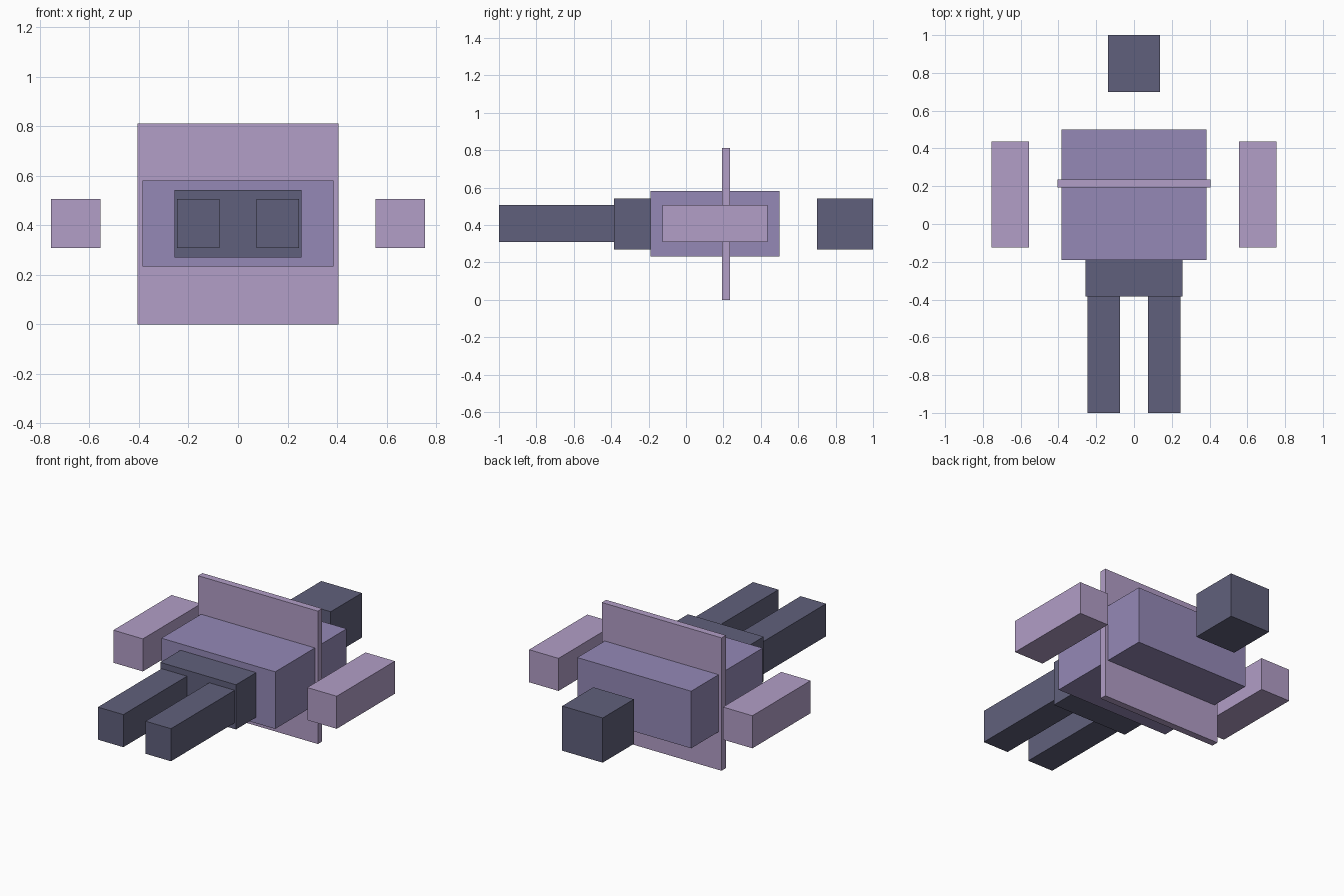
import bpy
import bmesh
from mathutils import Vector

if "Cube" in bpy.data.objects:
    bpy.data.objects.remove(bpy.data.objects["Cube"])


def material(name, colour):
    mat = bpy.data.materials.new(name)
    mat.diffuse_color = (*colour, 1.0)
    mat.use_nodes = True
    mat.node_tree.nodes["Principled BSDF"].inputs["Base Color"].default_value = mat.diffuse_color
    return mat


slate = material("dark slate", (0.118, 0.118, 0.200))
violet = material("muted violet", (0.298, 0.250, 0.470))
lilac = material("pale lilac", (0.445, 0.342, 0.571))


def box(name, x, y, z, mat):
    """Box spanning the given (min, max) ranges."""
    spans = (x, y, z)
    centre = Vector([(a + b) / 2 for a, b in spans])
    size = Vector([b - a for a, b in spans])
    bm = bmesh.new()
    bmesh.ops.create_cube(bm, size=1.0)
    bmesh.ops.scale(bm, vec=size, verts=bm.verts)
    mesh = bpy.data.meshes.new(name)
    bm.to_mesh(mesh)
    bm.free()
    mesh.materials.append(mat)
    obj = bpy.data.objects.new(name, mesh)
    obj.location = centre
    bpy.context.collection.objects.link(obj)
    return obj


# Central body
box("torso", (-0.385, 0.385), (-0.19, 0.50), (0.233, 0.582), violet)
box("hips", (-0.256, 0.256), (-0.385, -0.19), (0.27, 0.543), slate)
box("head", (-0.137, 0.137), (0.70, 1.0), (0.27, 0.543), slate)

# Thin square plate crossing the torso
box("chest_plate", (-0.405, 0.405), (0.193, 0.235), (0.0, 0.812), lilac)

# Paired limbs
for side, s in (("left", -1), ("right", 1)):
    box(side + "_arm", sorted((s * 0.556, s * 0.755)), (-0.125, 0.437), (0.308, 0.507), lilac)
    box(side + "_leg", sorted((s * 0.075, s * 0.247)), (-1.0, -0.385), (0.308, 0.507), slate)
